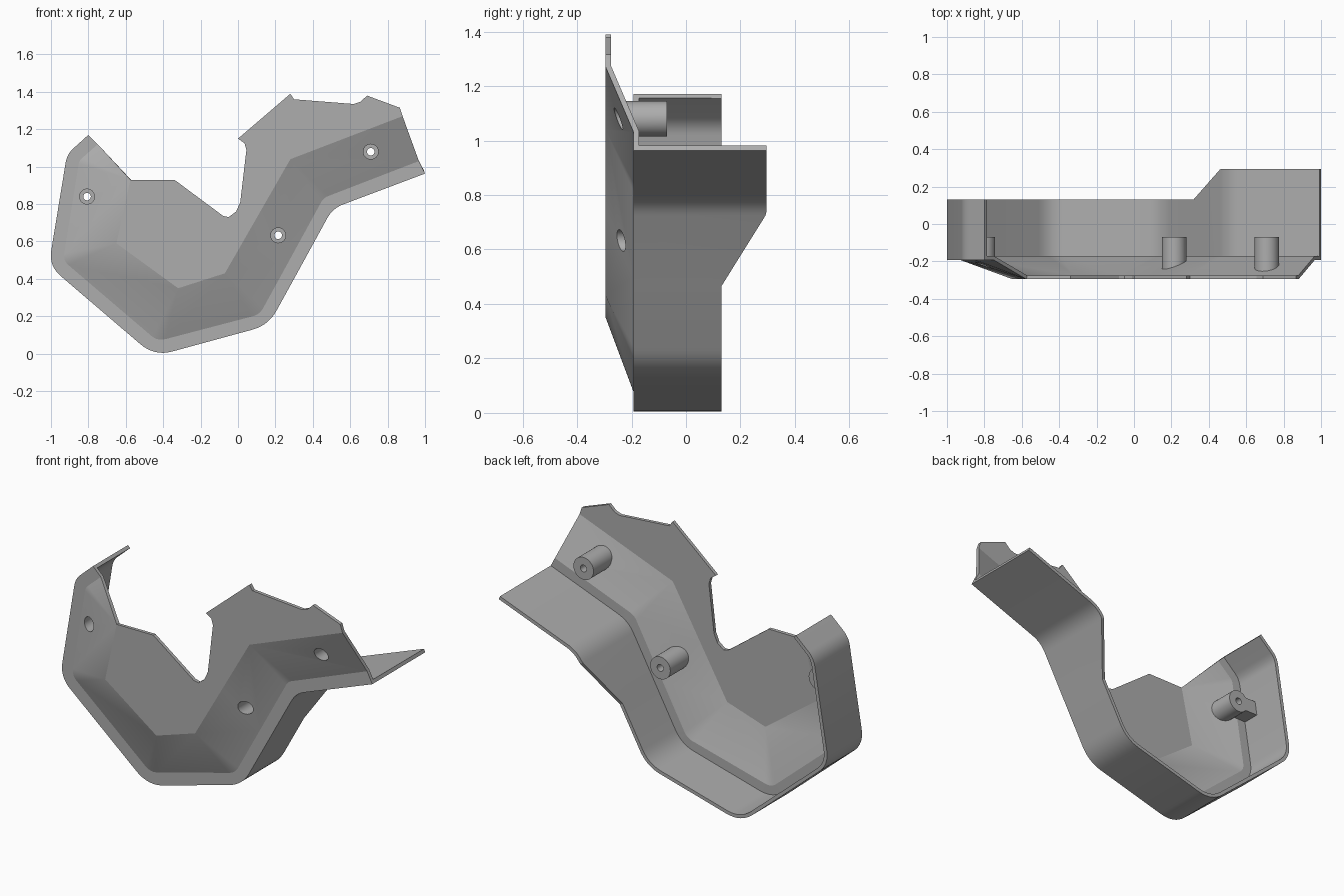
import bpy, bmesh, math
from mathutils import Vector

cube = bpy.data.objects.get("Cube")
if cube:
    bpy.data.objects.remove(cube)

GREY = (0.42, 0.42, 0.42, 1)
mat = bpy.data.materials.new("plain grey")
mat.use_nodes = True
mat.diffuse_color = GREY
mat.node_tree.nodes["Principled BSDF"].inputs["Base Color"].default_value = GREY

FRONT, RIM, BACK, THICK = -0.295, -0.192, 0.13, 0.02


def make_object(name, bm):
    mesh = bpy.data.meshes.new(name)
    bm.to_mesh(mesh)
    bm.free()
    mesh.materials.append(mat)
    ob = bpy.data.objects.new(name, mesh)
    bpy.context.collection.objects.link(ob)
    return ob


def finish(ob):
    """Apply modifiers, then smooth only the gentle curves."""
    bpy.ops.object.select_all(action='DESELECT')
    ob.select_set(True)
    bpy.context.view_layer.objects.active = ob
    if ob.modifiers:
        bpy.ops.object.convert(target='MESH')
    bpy.ops.object.shade_smooth_by_angle(angle=math.radians(15))


def rounded(points, cuts, steps=8):
    """Polyline with each corner replaced by a curve of the same step count."""
    pts = [Vector(p) for p in points]
    out = []
    for i, p in enumerate(pts):
        if cuts[i] == 0:
            out.append(p)
            continue
        a = p + (pts[i - 1] - p).normalized() * cuts[i]
        b = p + (pts[i + 1] - p).normalized() * cuts[i]
        for k in range(steps + 1):
            t = k / steps
            out.append(a * (1 - t) ** 2 + p * 2 * t * (1 - t) + b * t * t)
    return out


# Corner stations as (x, z), from the upper right-hand tip round to the left end
outer = [(-.80, 1.17), (-.914, 1.067), (-1.012, .47), (-.446, -.014),
         (.163, .152), (.335, .465), (.506, .777), (1, .963)]
inner = [(-.75, 1.12), (-.849, 1.032), (-.935, .498), (-.43, .067),
         (.116, .21), (.275, .5), (.457, .833), (.967, 1.03)]
crease = [(-.575, .93), (-.575, .93), (-.65, .59), (-.32, .35),
          (-.07, .43), (.105, .735), (.28, 1.04), (.88, 1.27)]
cuts = [0, .045, .085, .10, .09, 0, .06, 0]

o_row = rounded(outer, cuts)
i_row = rounded(inner, [c * .45 for c in cuts])
c_row = []
for p, c in zip(crease, cuts):
    c_row += [Vector(p)] * (9 if c else 1)


def back_y(x):
    t = min(max((x - .335) / (.48 - .335), 0), 1)
    return BACK + t * .165


# Shell: side wall, narrow rim, sloped facets and flat front
rows = [[Vector((p.x, back_y(p.x), p.y)) for p in o_row]]
for row, y in ((o_row, RIM), (i_row, RIM), (c_row, FRONT)):
    rows.append([Vector((p.x, y, p.y)) for p in row])

bm = bmesh.new()
grid = [[bm.verts.new(p) for p in row] for row in rows]
for lo, hi in zip(grid, grid[1:]):
    for i in range(len(lo) - 1):
        bm.faces.new((lo[i], lo[i + 1], hi[i + 1], hi[i]))

# Notched upper edge of the flat front
notch = [(.865, 1.315), (.69, 1.38), (.655, 1.347), (.62, 1.335), (.30, 1.36),
         (.28, 1.39), (0, 1.15), (.035, 1.125), (.045, 1.09), (.012, .81),
         (-.01, .76), (-.05, .73), (-.08, .737), (-.34, .93)]
bm.faces.new(grid[-1] + [bm.verts.new((x, FRONT, z)) for x, z in notch])
bmesh.ops.remove_doubles(bm, verts=bm.verts, dist=.0005)
shell = make_object("shell", bm)
solid = shell.modifiers.new("thickness", 'SOLIDIFY')
solid.thickness = THICK
solid.offset = -1
solid.use_even_offset = True

# Screw posts: (name, x, z, crease segment the facet belongs to)
posts = [("right_post", -.807, .84, 1), ("middle_post", .215, .633, 4),
         ("left_post", .71, 1.08, 6)]
SIDES = 32


def ring(bm, x, z, r, y_at):
    verts = []
    for k in range(SIDES):
        a = math.tau * k / SIDES
        px, pz = x + r * math.cos(a), z + r * math.sin(a)
        verts.append(bm.verts.new((px, y_at(px, pz), pz)))
    return verts


def bridge(bm, a, b):
    for k in range(SIDES):
        n = (k + 1) % SIDES
        bm.faces.new((a[k], a[n], b[n], b[k]))


cut_bm = bmesh.new()
for name, x, z, seg in posts:
    base = Vector(crease[seg])
    along = (Vector(crease[seg + 1]) - base).normalized()
    out = Vector((along.y, -along.x))
    slope = (RIM - FRONT) / .256

    def facet(px, pz):
        return FRONT + .012 + slope * (Vector((px, pz)) - base).dot(out)

    # Hollow post with a slanted front and a stepped bore
    bm = bmesh.new()
    loops = [ring(bm, x, z, r, f) for r, f in (
        (.065, facet), (.065, lambda *_: -.07), (.02, lambda *_: -.07),
        (.02, lambda *_: -.14), (.04, lambda *_: -.14), (.04, facet))]
    for k in range(len(loops)):
        bridge(bm, loops[k], loops[(k + 1) % len(loops)])
    bmesh.ops.recalc_face_normals(bm, faces=bm.faces)
    finish(make_object(name, bm))

    # Matching hole through the shell
    a = ring(cut_bm, x, z, .04, lambda *_: -.4)
    b = ring(cut_bm, x, z, .04, lambda *_: -.13)
    bridge(cut_bm, a, b)
    cut_bm.faces.new(a)
    cut_bm.faces.new(b)

bmesh.ops.recalc_face_normals(cut_bm, faces=cut_bm.faces)
cutter = make_object("hole_cutter", cut_bm)
cutter.hide_render = True
holes = shell.modifiers.new("holes", 'BOOLEAN')
holes.operation = 'DIFFERENCE'
holes.solver = 'EXACT'
holes.object = cutter
finish(shell)
bpy.data.objects.remove(cutter)

# Small web joining the right post to the side wall
bm = bmesh.new()
bmesh.ops.create_cube(bm, size=1)
for v in bm.verts:
    v.co = Vector((-.895 + v.co.x * .09, -.12 + v.co.y * .1, .84 + v.co.z * .08))
make_object("post_web", bm)
